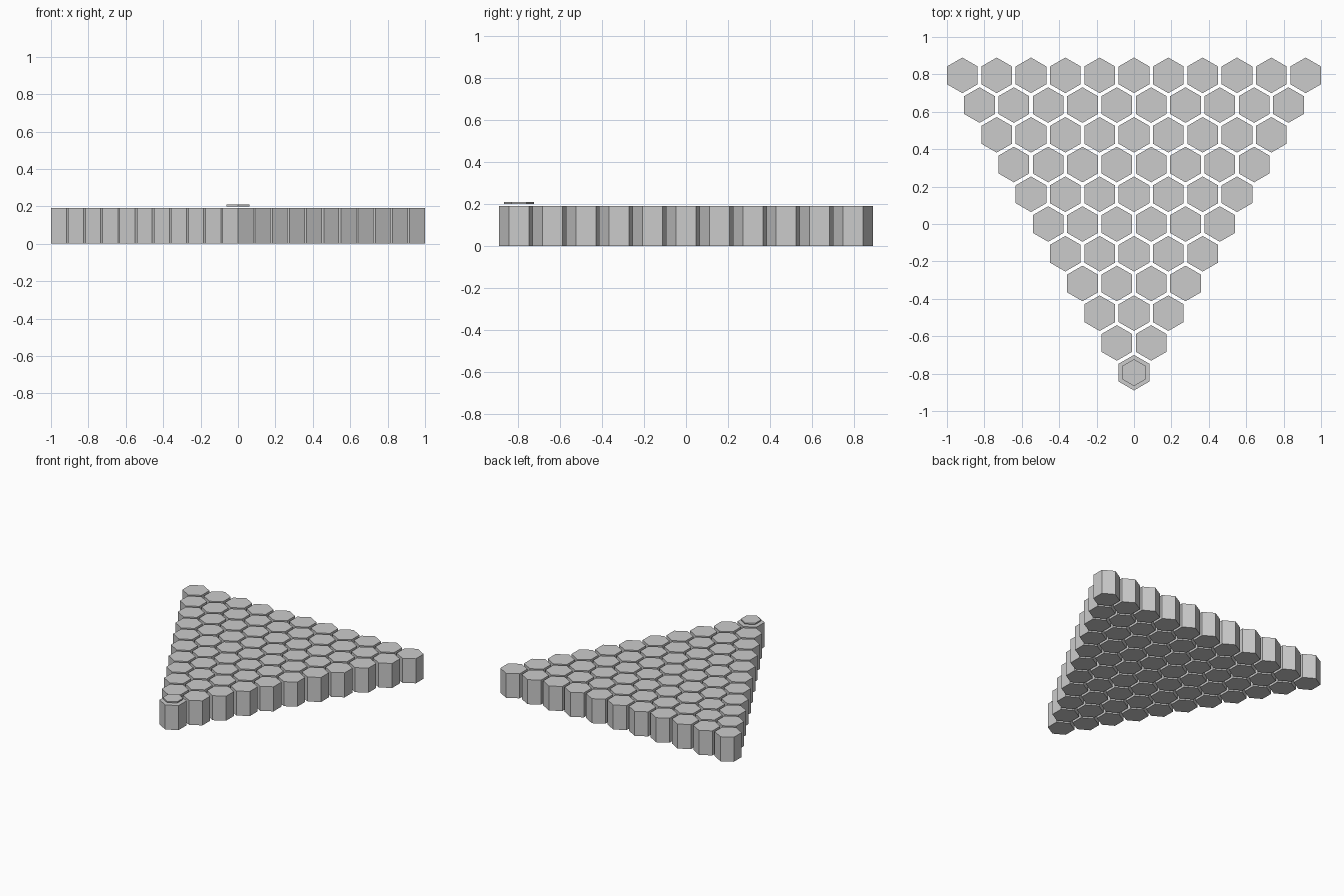
import bpy
import math

if "Cube" in bpy.data.objects:
    bpy.data.objects.remove(bpy.data.objects["Cube"])

R = 0.095                                     # hexagon corner radius
HEIGHT = 0.19
ROWS = 11
STEP = (1 - R * math.sqrt(3) / 2) / 5         # spacing within a row
ROW_STEP = STEP * math.sqrt(3) / 2


def hex_prism(name, x, y, z0, z1, radius):
    """Six-sided prism with corners pointing along +y and -y."""
    verts = [(radius * math.sin(i * math.pi / 3), radius * math.cos(i * math.pi / 3), z)
             for z in (z0, z1) for i in range(6)]
    faces = [tuple(range(6)), tuple(range(11, 5, -1))]
    faces += [(i, i + 6, (i + 1) % 6 + 6, (i + 1) % 6) for i in range(6)]
    mesh = bpy.data.meshes.new(name)
    mesh.from_pydata(verts, [], faces)
    mesh.update()
    obj = bpy.data.objects.new(name, mesh)
    obj.location = (x, y, 0)
    bpy.context.collection.objects.link(obj)
    # point all normals outwards
    import bmesh
    bm = bmesh.new()
    bm.from_mesh(mesh)
    bmesh.ops.recalc_face_normals(bm, faces=bm.faces)
    bm.to_mesh(mesh)
    bm.free()
    return obj


# Triangle of hexagonal tiles, one at the front tip growing to eleven at the back
for row in range(ROWS):
    y = (row - (ROWS - 1) / 2) * ROW_STEP
    for col in range(row + 1):
        hex_prism(f"hex_tile_{row}_{col}", (col - row / 2) * STEP, y, 0, HEIGHT, R)

# Thin marker plate hovering just over the tip tile
hex_prism("tip_marker", 0, -(ROWS - 1) / 2 * ROW_STEP, 0.2, 0.21, 0.072)
